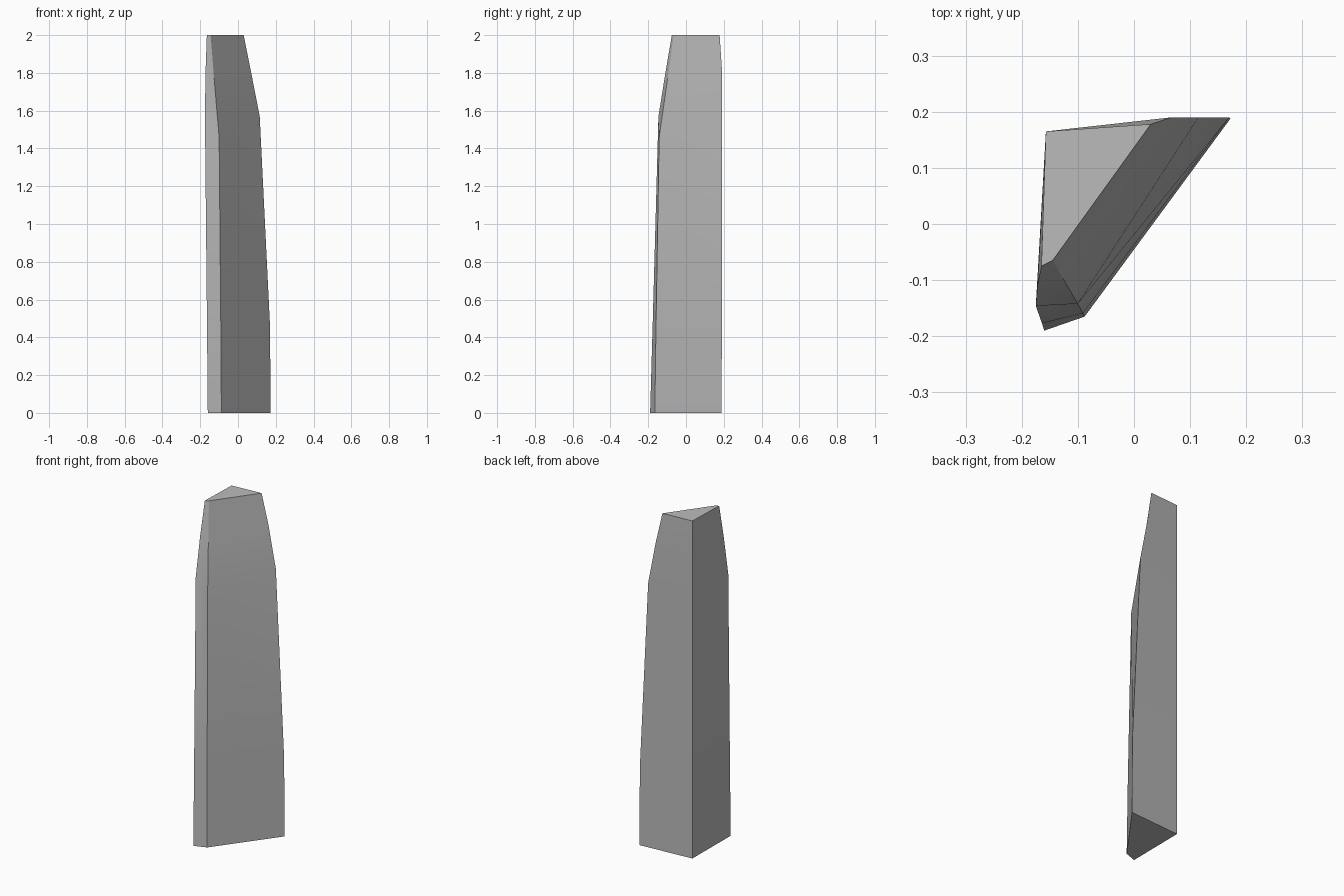
import bpy
import bmesh
import math

cube = bpy.data.objects.get("Cube")
if cube:
    bpy.data.objects.remove(cube, do_unlink=True)

# Single stone colour
stone = bpy.data.materials.new("stone_grey")
stone.use_nodes = True
colour = (0.5, 0.5, 0.5, 1)
stone.diffuse_color = colour
stone.node_tree.nodes["Principled BSDF"].inputs["Base Color"].default_value = colour

# Long edges of the shard, each listed from base to tip
back_right = [(-0.157, 0.165, z) for z in (0, 0.45, 1.57, 1.8, 2)]
back_left = [(0.172, 0.188, 0), (0.17, 0.19, 0.45), (0.115, 0.19, 1.57),
             (0.066, 0.19, 1.82), (0.03, 0.178, 2)]
front_left = [(-0.088, -0.165, 0), (-0.091, -0.159, 0.45), (-0.1, -0.142, 1.46),
              (-0.129, -0.093, 1.8), (-0.145, -0.065, 2)]
front_right = [(-0.16, -0.19, 0), (-0.164, -0.177, 0.45), (-0.175, -0.146, 1.57),
               (-0.172, -0.109, 1.8), (-0.165, -0.075, 2)]

# Loft the four edges into a closed shard
bm = bmesh.new()
columns = [[bm.verts.new(p) for p in edge]
           for edge in (back_right, back_left, front_left, front_right)]
for i, column in enumerate(columns):
    following = columns[(i + 1) % len(columns)]
    for k in range(len(column) - 1):
        bm.faces.new((column[k], following[k], following[k + 1], column[k + 1]))
for end in (0, -1):
    bm.faces.new([column[end] for column in columns])
bmesh.ops.recalc_face_normals(bm, faces=bm.faces)

mesh = bpy.data.meshes.new("stone_shard")
bm.to_mesh(mesh)
bm.free()
mesh.materials.append(stone)
shard = bpy.data.objects.new("stone_shard", mesh)
bpy.context.collection.objects.link(shard)

# Soft bends along the faces, crisp long edges
bpy.ops.object.select_all(action="DESELECT")
shard.select_set(True)
bpy.context.view_layer.objects.active = shard
bpy.ops.object.shade_smooth_by_angle(angle=math.radians(30))
